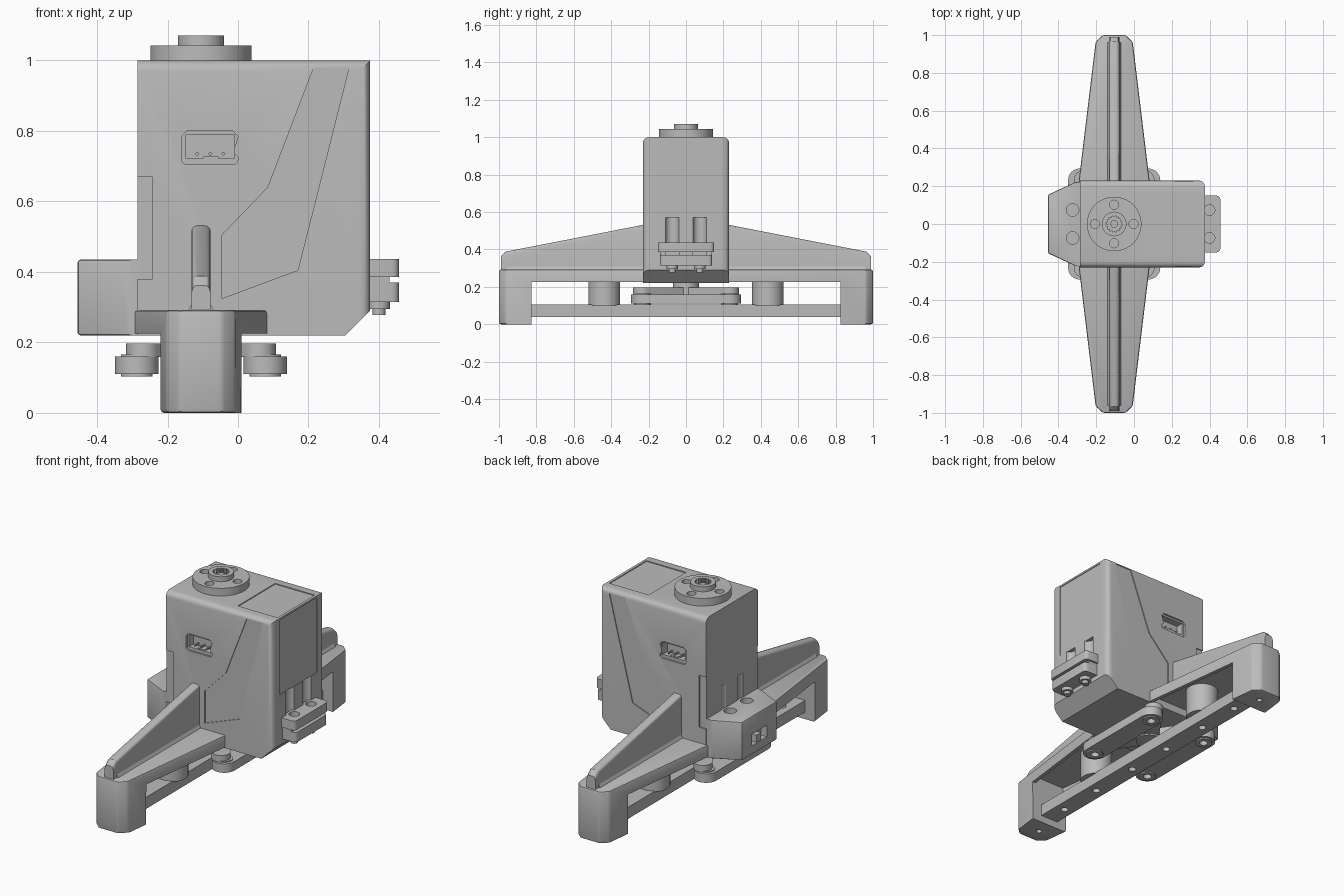
import bpy, bmesh, math
from mathutils import Vector

if "Cube" in bpy.data.objects:
    bpy.data.objects.remove(bpy.data.objects["Cube"], do_unlink=True)

grey = bpy.data.materials.new("plain_grey")
grey.use_nodes = True
COLOUR = (0.5, 0.5, 0.5, 1)
grey.diffuse_color = COLOUR
grey.node_tree.nodes["Principled BSDF"].inputs["Base Color"].default_value = COLOUR

parts = []
CX = -0.105          # axis of the shaft, arms and rail
PIN = 0.074          # sideways offset of the paired screw holes


def prism(name, pts, axis, lo, hi, bevel=0, pick=None, segments=3):
    """Extrude a flat outline along an axis, optionally rounding picked edges."""
    place = {"x": lambda a, b, h: (h, a, b),
             "y": lambda a, b, h: (a, h, b),
             "z": lambda a, b, h: (a, b, h)}[axis]
    bm = bmesh.new()
    low = [bm.verts.new(place(a, b, lo)) for a, b in pts]
    high = [bm.verts.new(place(a, b, hi)) for a, b in pts]
    bm.faces.new(low)
    bm.faces.new(high)
    n = len(pts)
    for i in range(n):
        j = (i + 1) % n
        bm.faces.new((low[i], low[j], high[j], high[i]))
    bmesh.ops.recalc_face_normals(bm, faces=bm.faces)
    if bevel:
        edges = [e for e in bm.edges
                 if pick is None or pick(e.verts[0].co, e.verts[1].co)]
        bmesh.ops.bevel(bm, geom=edges, offset=bevel, segments=segments,
                        profile=0.5, affect="EDGES", clamp_overlap=True)
    me = bpy.data.meshes.new(name)
    bm.to_mesh(me)
    bm.free()
    ob = bpy.data.objects.new(name, me)
    bpy.context.scene.collection.objects.link(ob)
    parts.append(ob)
    return ob


def box(name, x, y, z, **kw):
    return prism(name, [(x[0], y[0]), (x[1], y[0]), (x[1], y[1]), (x[0], y[1])],
                 "z", *z, **kw)


def circle(x, y, r, n=32):
    return [(x + r * math.cos(math.tau * i / n), y + r * math.sin(math.tau * i / n))
            for i in range(n)]


def disc(name, x, y, r, lo, hi, n=32):
    return prism(name, circle(x, y, r, n), "z", lo, hi)


def stadium(p, q, r, n=12):
    """Outline of a bar with round ends."""
    p, q = Vector(p), Vector(q)
    a = math.atan2(q.y - p.y, q.x - p.x)
    out = []
    for c, start in ((q, a - math.pi / 2), (p, a + math.pi / 2)):
        out += [(c.x + r * math.cos(start + math.pi * i / n),
                 c.y + r * math.sin(start + math.pi * i / n)) for i in range(n + 1)]
    return out


def cut(target, *cutters):
    """Subtract the cutters from the target and discard them."""
    for c in cutters:
        m = target.modifiers.new("cut", "BOOLEAN")
        m.operation, m.solver, m.object = "DIFFERENCE", "EXACT", c
    bpy.context.view_layer.update()
    dg = bpy.context.evaluated_depsgraph_get()
    me = bpy.data.meshes.new_from_object(target.evaluated_get(dg))
    target.modifiers.clear()
    target.data = me
    for c in cutters:
        parts.remove(c)
        bpy.data.objects.remove(c, do_unlink=True)


# Main housing with rounded long top edges and a sloped lower corner
body = prism("housing", [(-0.285, 0.22), (0.305, 0.22), (0.375, 0.29),
                         (0.375, 1.0), (-0.285, 1.0)], "y", -0.23, 0.23, 0.03,
             lambda a, b: (a.z > 0.9 and b.z > 0.9 and a.y == b.y)
             or (a.x > 0.37 and b.x > 0.37 and a.y == b.y), 4)
panel = [(0.215, 0.98), (0.315, 0.98), (0.17, 0.405),
         (-0.045, 0.325), (-0.045, 0.505), (0.085, 0.64)]
cutters = []
for s in (-1, 1):
    def recess(pts, depth):
        cutters.append(prism("cutter", pts, "y", *sorted((s * (0.23 - depth), s * 0.3))))

    def rect(x0, x1, z0, z1):
        return [(x0, z0), (x1, z0), (x1, z1), (x0, z1)]
    recess(panel, 0.005)
    recess(stadium((-0.145, 0.72), (-0.015, 0.72), 0.015)[:13]
           + [(0, 0.785), (-0.015, 0.8), (-0.145, 0.8), (-0.16, 0.785)]
           + stadium((-0.145, 0.72), (-0.015, 0.72), 0.015)[19:], 0.01)
    recess(rect(-0.148, -0.01, 0.722, 0.79), 0.05)
    recess(rect(-0.3, -0.242, 0.38, 0.67), 0.006)
    # screwdriver channels above the screw lugs
    cutters += [disc("cutter", 0.385, s * PIN, 0.037, 0.4, 0.57),
                disc("cutter", -0.315, s * PIN, 0.037, 0.4, 0.57)]
cutters += [box("cutter", (0.115, 0.36), (-0.165, 0.165), (0.995, 1.1)),
            box("cutter", (0.371, 0.4), (-0.165, 0.165), (0.57, 0.99))]
cut(body, *cutters)

# Connector contacts inside the ports
for s, side in ((-1, "front"), (1, "back")):
    box(side + "_port_ledge", (-0.1, -0.055), sorted((s * 0.17, s * 0.217)), (0.715, 0.728))
    for i in range(3):
        prism(f"{side}_contact_{i}", circle(-0.116 + i * 0.037, 0.735, 0.005, 8),
              "y", *sorted((s * 0.17, s * 0.215)))

# Tapered block on the right side, with screw holes and a cable slot
block = prism("side_block", [(-0.28, -0.225), (-0.28, 0.225), (-0.31, 0.222),
                             (-0.455, 0.155), (-0.455, -0.155), (-0.31, -0.222)],
              "z", 0.22, 0.435, 0.008, lambda a, b: a.x < -0.3 and b.x < -0.3, 2)
cut(block, box("cutter", (-0.5, -0.42), (-0.065, 0.065), (0.27, 0.335)),
    *[disc("cutter", -0.325, s * PIN, 0.033, 0.3, 0.5) for s in (-1, 1)])
box("slot_tab", (-0.45, -0.4), (-0.02, 0.02), (0.265, 0.31))

# Screw lug on the left side: two plates on a core, with pointed screws
for name, lo, hi, y in (("upper", 0.385, 0.437, 0.15), ("lower", 0.315, 0.37, 0.14)):
    plate = box(name + "_lug", (0.36, 0.457), (-y, y), (lo, hi), bevel=0.02,
                pick=lambda a, b: a.x > 0.4 and b.x > 0.4 and a.z != b.z)
    cut(plate, *[disc("cutter", 0.4, s * PIN, 0.028, 0.3, 0.5) for s in (-1, 1)])
box("lug_core", (0.36, 0.43), (-0.035, 0.035), (0.33, 0.42))
for s, side in ((-1, "front"), (1, "back")):
    box(side + "_lug_core", (0.36, 0.43), sorted((s * 0.11, s * 0.14)), (0.33, 0.42))
    disc(side + "_screw", 0.4, s * PIN, 0.031, 0.295, 0.34)
    disc(side + "_screw_tip", 0.4, s * PIN, 0.018, 0.278, 0.3)

# Output flange on top
flange = disc("flange", CX, 0, 0.144, 0.99, 1.043, 64)
cut(flange, *[disc("cutter", CX + 0.102 * math.cos(a), 0.102 * math.sin(a), 0.024, 1.015, 1.1)
              for a in (i * math.pi / 2 for i in range(4))])
boss = disc("flange_boss", CX, 0, 0.065, 1.03, 1.071, 48)
teeth = [(CX + r * math.cos(a), r * math.sin(a)) for r, a in
         ((0.036 if i % 4 < 2 else 0.043, math.tau * i / 64) for i in range(64))]
cut(boss, prism("cutter", teeth, "z", 1.035, 1.1))
disc("shaft_core", CX, 0, 0.02, 1.03, 1.055, 24)

# Front and back arms: hollow tapered plate, leg and sloping rib
for s, side in ((-1, "front"), (1, "back")):
    def taper(inset, y_in, y_out):
        at = lambda y: 0.187 - (y - 0.23) * 0.121 - inset
        return [(CX - at(y_in), s * y_in), (CX + at(y_in), s * y_in),
                (CX + at(y_out), s * y_out), (CX - at(y_out), s * y_out)]
    near = taper(0, 0.2, 0.965)
    outline = near[:3] + [(CX + 0.06, s), (CX - 0.06, s)] + near[3:]
    arm = prism(side + "_arm", outline, "z", 0, 0.292, 0.01,
                lambda a, b: abs(a.y) > 0.9 or (a.z > 0.2 and b.z > 0.2 and a.y != b.y), 2)
    cut(arm,
        box("cutter", (-0.6, 0.4), sorted((s * 0.1, s * 0.825)), (-0.1, 0.225)),
        prism("cutter", taper(0.02, 0.21, 0.825), "z", 0.15, 0.262),
        disc("cutter", CX, s * 0.91, 0.015, -0.1, 0.03, 16))
    prism(side + "_rib", [(s * 0.2, 0.27), (s * 0.99, 0.27), (s * 0.99, 0.362),
                          (s * 0.965, 0.388), (s * 0.2, 0.537)],
          "x", CX - 0.027, CX + 0.027, 0.016,
          lambda a, b: a.x == b.x and a.z > 0.3 and b.z > 0.3)
    # soft foot where the rib meets the plate
    prism(side + "_rib_foot", [(CX - 0.042, 0.28), (CX + 0.042, 0.28),
                               (CX + 0.027, 0.308), (CX - 0.027, 0.308)],
          "y", *sorted((s * 0.2, s * 0.96)))
    disc(side + "_standoff", CX, s * 0.437, 0.085, 0.1, 0.265)

# Lower rail between the legs
rail = box("rail", (CX - 0.055, CX + 0.055), (-0.83, 0.83), (0.04, 0.105))
cut(rail, *[disc("cutter", CX, s * y, 0.02, 0, 0.2, 16)
            for s in (-1, 1) for y in (0.14, 0.437, 0.7)])

# Cross bracket under the housing with a round-ended link on each side
for s, side in ((-1, "right"), (1, "left")):
    x = CX + s * 0.182
    link = prism(side + "_link", stadium((x, -0.232), (x, 0.232), 0.062), "z", 0.11, 0.16)
    cut(link, *[disc("cutter", x, t * 0.232, 0.03, 0, 0.3) for t in (-1, 1)])
    prism(side + "_cross_bar", stadium((CX - 0.165, -s * 0.235), (CX + 0.165, s * 0.235), 0.048),
          "z", 0.158, 0.197)
    for t in (-1, 1):
        ring = disc(side + "_bushing", x, t * 0.232, 0.045, 0.103, 0.165)
        cut(ring, disc("cutter", x, t * 0.232, 0.022, 0, 0.14, 16))
disc("bracket_hub", CX, 0, 0.07, 0.15, 0.23)

# Shared colour and shading
for ob in parts:
    me = ob.data
    me.materials.clear()
    me.materials.append(grey)
    for f in me.polygons:
        f.material_index = 0
    me.shade_smooth()
    me.set_sharp_from_angle(angle=math.radians(30))
